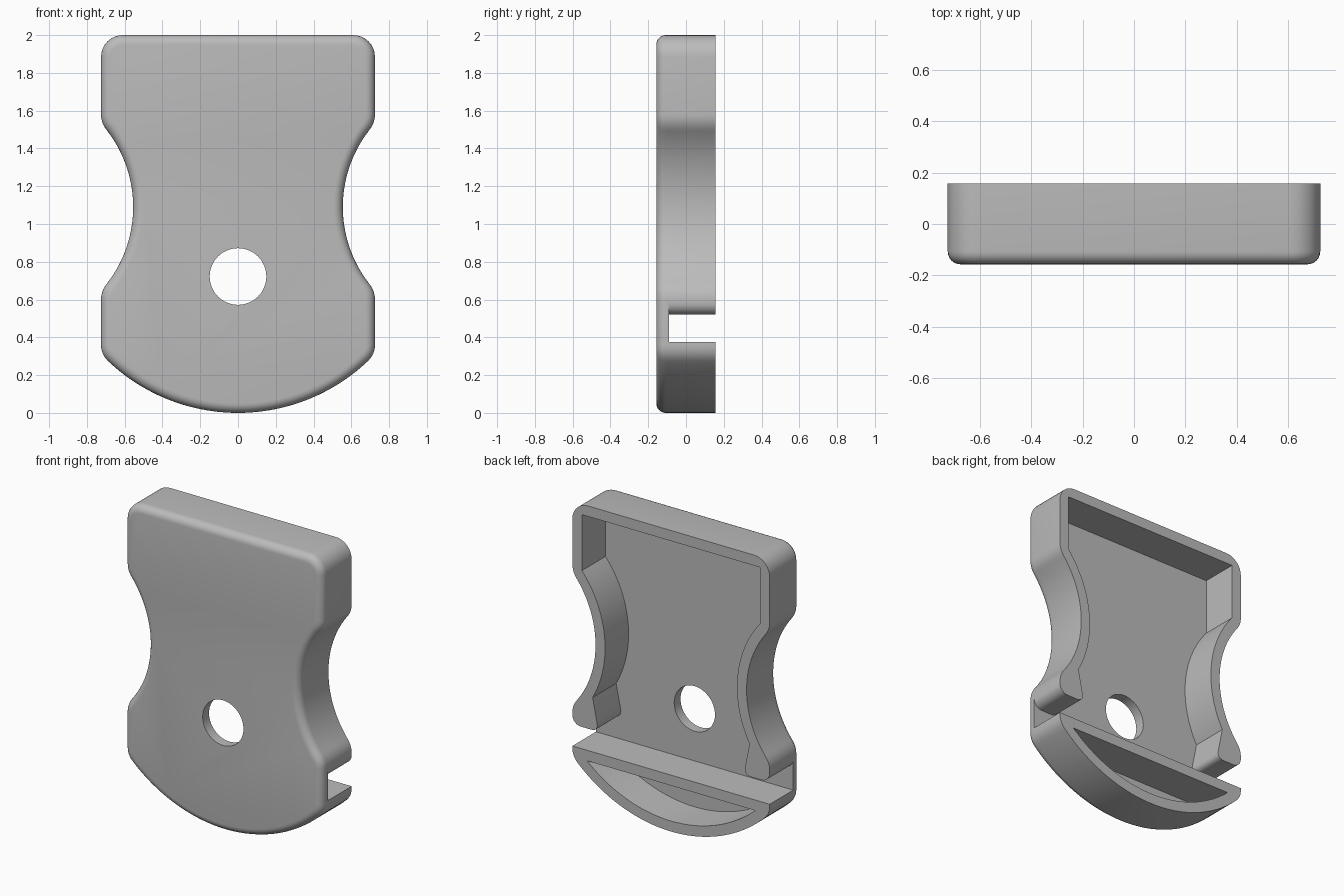
import bpy, bmesh
from math import sin, cos, radians, pi
from mathutils import Vector

if "Cube" in bpy.data.objects:
    bpy.data.objects.remove(bpy.data.objects["Cube"])

FRONT, BACK, FLOOR = -0.157, 0.157, -0.09   # depth levels along y
SIDE, WALL, EDGE = 0.725, 0.07, 0.05        # half width, wall, front rounding
WAIST = (1.215, 1.09, 0.66)                 # grip circle: x, z, radius


def arc(cx, cz, r, a0, a1, n):
    """Points on a circle in the x-z plane, angles in degrees."""
    angles = [radians(a0 + (a1 - a0) * i / n) for i in range(n + 1)]
    return [(cx + r * cos(a), cz + r * sin(a)) for a in angles]


def soft(p, c, q, n=6):
    """Rounded corner from p to q around corner c."""
    p, c, q = Vector(p), Vector(c), Vector(q)
    pts = []
    for i in range(n + 1):
        t = i / n
        pts.append(tuple(p * (1 - t) ** 2 + c * 2 * t * (1 - t) + q * t * t))
    return pts


def mirrored(half):
    """Close a right-hand profile whose ends lie on x = 0."""
    return half + [(-x, z) for x, z in reversed(half[1:-1])]


def prism(name, profile, y0, y1, bevel=0):
    bm = bmesh.new()
    face = bm.faces.new([bm.verts.new((x, y0, z)) for x, z in profile])
    ext = bmesh.ops.extrude_face_region(bm, geom=[face], use_keep_orig=True)
    moved = [v for v in ext["geom"] if isinstance(v, bmesh.types.BMVert)]
    bmesh.ops.translate(bm, verts=moved, vec=(0, y1 - y0, 0))
    bmesh.ops.recalc_face_normals(bm, faces=bm.faces[:])
    if bevel:
        rim = [e for e in bm.edges if all(abs(v.co.y - y0) < 1e-5 for v in e.verts)]
        bmesh.ops.bevel(bm, geom=rim, offset=bevel, segments=6, profile=0.5,
                        affect='EDGES')
    mesh = bpy.data.meshes.new(name)
    bm.to_mesh(mesh)
    bm.free()
    obj = bpy.data.objects.new(name, mesh)
    bpy.context.collection.objects.link(obj)
    return obj


# Outer silhouette: rounded shoulders, concave grips, curved foot
wx, wz, wr = WAIST
grip = arc(wx, wz, wr, 180 - 37.3, 180 + 37.3, 28)
foot = arc(0, 1, 1, -46.4, -90, 24)
outline = [(0, 2.0)]
outline += arc(SIDE - 0.115, 2 - 0.115, 0.115, 90, 0, 8)
outline += soft((SIDE, 1.58), (SIDE, 1.532), grip[0])
outline += grip[1:-1]
outline += soft(grip[-1], (SIDE, 0.648), (SIDE, 0.60))
outline += soft((SIDE, 0.36), (SIDE, 0.311), foot[0])
outline += foot[1:-1] + [(0, 0)]
body = prism("case_shell", mirrored(outline), FRONT, BACK, EDGE)

# Main recess, joined to the slot that crosses the full width
inner = SIDE - WALL
recess = [(0, 2 - WALL), (inner, 2 - WALL)]
recess += arc(wx, wz, wr + WALL, 180 - 39.9, 180 + 29, 28)
recess += soft((0.545, 0.58), (0.53, 0.52), (0.59, 0.52))
recess += arc(SIDE - 0.06, 0.58, 0.06, -90, 0, 6)
recess += [(0.8, 0.58), (0.8, 0.375), (0, 0.375)]

# Crescent recess in the foot, and the round hole
crescent = [(0, 0.305)] + arc(0, 1, 1 - WALL, -48.36, -90, 24)
hole = arc(0, 0.722, 0.15, 0, 360, 48)[:-1]

cutters = [
    prism("main_recess_cutter", mirrored(recess), FLOOR, 0.3),
    prism("foot_recess_cutter", mirrored(crescent), FLOOR, 0.3),
    prism("hole_cutter", hole, -0.3, 0.3),
]

bpy.ops.object.select_all(action='DESELECT')
bpy.context.view_layer.objects.active = body
body.select_set(True)
for cutter in cutters:
    mod = body.modifiers.new(cutter.name, 'BOOLEAN')
    mod.operation = 'DIFFERENCE'
    mod.solver = 'EXACT'
    mod.object = cutter
    bpy.ops.object.modifier_apply(modifier=mod.name)
for cutter in cutters:
    bpy.data.objects.remove(cutter)

# One plain grey
grey = bpy.data.materials.new("plain_grey")
grey.use_nodes = True
colour = (0.5, 0.5, 0.5, 1)
grey.diffuse_color = colour
grey.node_tree.nodes["Principled BSDF"].inputs["Base Color"].default_value = colour
body.data.materials.clear()
body.data.materials.append(grey)
for poly in body.data.polygons:
    poly.material_index = 0

bpy.ops.object.shade_smooth_by_angle(angle=pi / 6)
